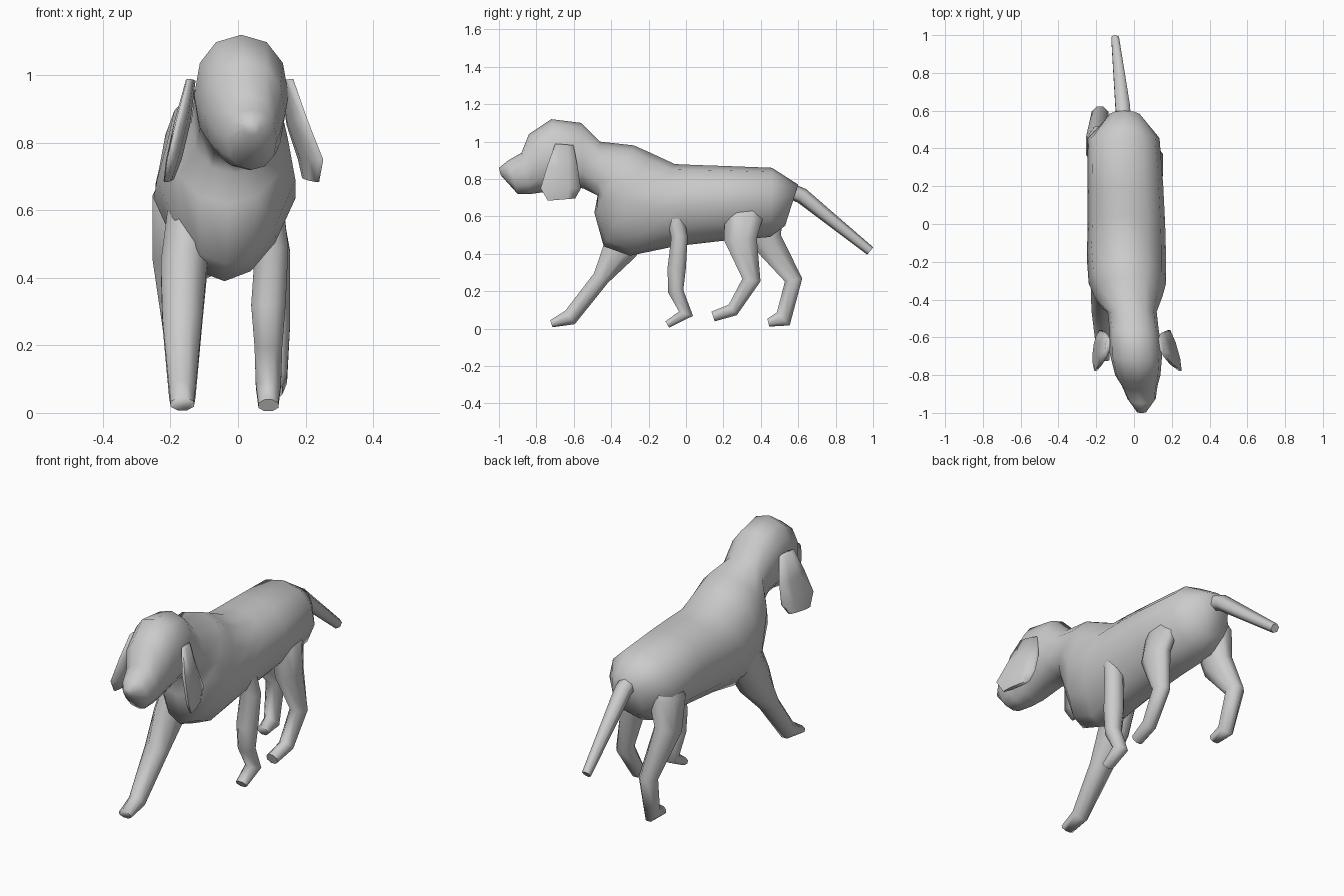
import bpy, math
from mathutils import Vector


def make_loft(name, rings):
    n = len(rings[0])
    verts = [v for r in rings for v in r]
    faces = [tuple(reversed(range(n))), tuple(range(len(verts) - n, len(verts)))]
    for i in range(len(rings) - 1):
        for j in range(n):
            k = (j + 1) % n
            faces.append((i * n + j, i * n + k, (i + 1) * n + k, (i + 1) * n + j))
    me = bpy.data.meshes.new(name)
    me.from_pydata(verts, [], faces)
    ob = bpy.data.objects.new(name, me)
    bpy.context.collection.objects.link(ob)
    bpy.ops.object.select_all(action='DESELECT')
    ob.select_set(True)
    bpy.context.view_layer.objects.active = ob
    bpy.ops.object.mode_set(mode='EDIT')
    bpy.ops.mesh.select_all(action='SELECT')
    bpy.ops.mesh.normals_make_consistent(inside=False)
    bpy.ops.object.mode_set(mode='OBJECT')
    bpy.ops.object.shade_smooth_by_angle(angle=math.radians(80))
    return ob


def tube(name, path, sides=8, skew=0.0):
    """Path rows: x, y, z, half width across x, half width in the side plane."""
    pts = [Vector(p[:3]) for p in path]
    rings = []
    for i, p in enumerate(path):
        t = Vector((0, 0, 0))
        if i:
            t += (pts[i] - pts[i - 1]).normalized()
        if i < len(pts) - 1:
            t += (pts[i + 1] - pts[i]).normalized()
        side = Vector((0, -t.z, t.y)).normalized()
        ring = []
        for j in range(sides):
            a = 2 * math.pi * (j + 0.5) / sides
            k = 1.06
            off = side * (p[4] * k * math.sin(a))
            off.x = p[3] * k * math.cos(a) + skew * off.y
            ring.append(pts[i] + off)
        rings.append(ring)
    return make_loft(name, rings)


def spow(v, e):
    return math.copysign(abs(v) ** e, v)


# Head, neck and torso: top y, top z, bottom y, bottom z, centre x, half width, belly taper
sections = [
    (-1.00, 0.86, -0.99, 0.82, 0.04, 0.025, 0),
    (-0.95, 0.90, -0.90, 0.72, 0.04, 0.075, 0),
    (-0.88, 0.94, -0.83, 0.72, 0.03, 0.095, 0),
    (-0.84, 1.04, -0.76, 0.73, 0.02, 0.12, 0),
    (-0.72, 1.12, -0.64, 0.76, 0.01, 0.14, 0),
    (-0.56, 1.10, -0.55, 0.75, 0.00, 0.13, 0),
    (-0.46, 1.00, -0.47, 0.71, -0.01, 0.13, 0),
    (-0.28, 0.98, -0.49, 0.62, -0.03, 0.18, 0.15),
    (-0.19, 0.94, -0.44, 0.44, -0.035, 0.205, 0.35),
    (-0.06, 0.88, -0.30, 0.39, -0.04, 0.21, 0.35),
    (0.05, 0.875, -0.06, 0.44, -0.04, 0.205, 0.25),
    (0.20, 0.87, 0.20, 0.47, -0.045, 0.20, 0.2),
    (0.46, 0.86, 0.45, 0.49, -0.055, 0.19, 0.2),
    (0.60, 0.77, 0.53, 0.55, -0.05, 0.09, 0),
]
SIDES = 12
rings = []
for ty, tz, by, bz, cx, hw, taper in sections:
    ring = []
    for j in range(SIDES):
        a = 2 * math.pi * j / SIDES
        s = 0.5 + 0.5 * spow(math.sin(a), 0.9)
        w = hw * (1 - taper * max(0, 1 - 2 * s))
        ring.append((cx + w * spow(math.cos(a), 0.9), by + (ty - by) * s, bz + (tz - bz) * s))
    rings.append(ring)
make_loft("head_and_body", rings)

# Legs in a walking pose
tube("front_leg_left", [
    (-0.13, -0.24, 0.66, 0.07, 0.12),
    (-0.16, -0.35, 0.43, 0.07, 0.095),
    (-0.165, -0.455, 0.27, 0.06, 0.046),
    (-0.165, -0.62, 0.06, 0.04, 0.045),
    (-0.165, -0.72, 0.026, 0.035, 0.02)])
tube("front_leg_right", [
    (0.08, -0.07, 0.66, 0.05, 0.05),
    (0.10, -0.035, 0.49, 0.05, 0.045),
    (0.09, -0.05, 0.32, 0.052, 0.05),
    (0.09, -0.055, 0.20, 0.042, 0.042),
    (0.09, 0.00, 0.08, 0.038, 0.04),
    (0.09, -0.10, 0.022, 0.03, 0.02)])
tube("hind_leg_right", [
    (0.06, 0.33, 0.72, 0.05, 0.12),
    (0.10, 0.29, 0.48, 0.055, 0.09),
    (0.115, 0.35, 0.26, 0.04, 0.05),
    (0.11, 0.25, 0.10, 0.036, 0.036),
    (0.10, 0.145, 0.065, 0.032, 0.028)])
tube("hind_leg_left", [
    (-0.12, 0.40, 0.76, 0.07, 0.08),
    (-0.175, 0.41, 0.64, 0.08, 0.11),
    (-0.195, 0.43, 0.47, 0.06, 0.085),
    (-0.18, 0.575, 0.26, 0.045, 0.048),
    (-0.165, 0.52, 0.052, 0.036, 0.05),
    (-0.16, 0.44, 0.032, 0.03, 0.022)])

# Hanging ears
tube("ear_right", [
    (0.145, -0.65, 0.985, 0.012, 0.05),
    (0.175, -0.66, 0.86, 0.02, 0.085),
    (0.215, -0.67, 0.75, 0.018, 0.11),
    (0.215, -0.665, 0.69, 0.012, 0.075)], 8, -0.28)
tube("ear_left", [
    (-0.14, -0.65, 0.985, 0.012, 0.05),
    (-0.165, -0.66, 0.86, 0.02, 0.085),
    (-0.19, -0.67, 0.75, 0.018, 0.11),
    (-0.205, -0.665, 0.69, 0.012, 0.075)], 8, 0.12)

# Tail
tube("tail", [
    (-0.05, 0.50, 0.76, 0.04, 0.04),
    (-0.06, 0.62, 0.71, 0.042, 0.04),
    (-0.10, 0.985, 0.415, 0.022, 0.024)], 6)
